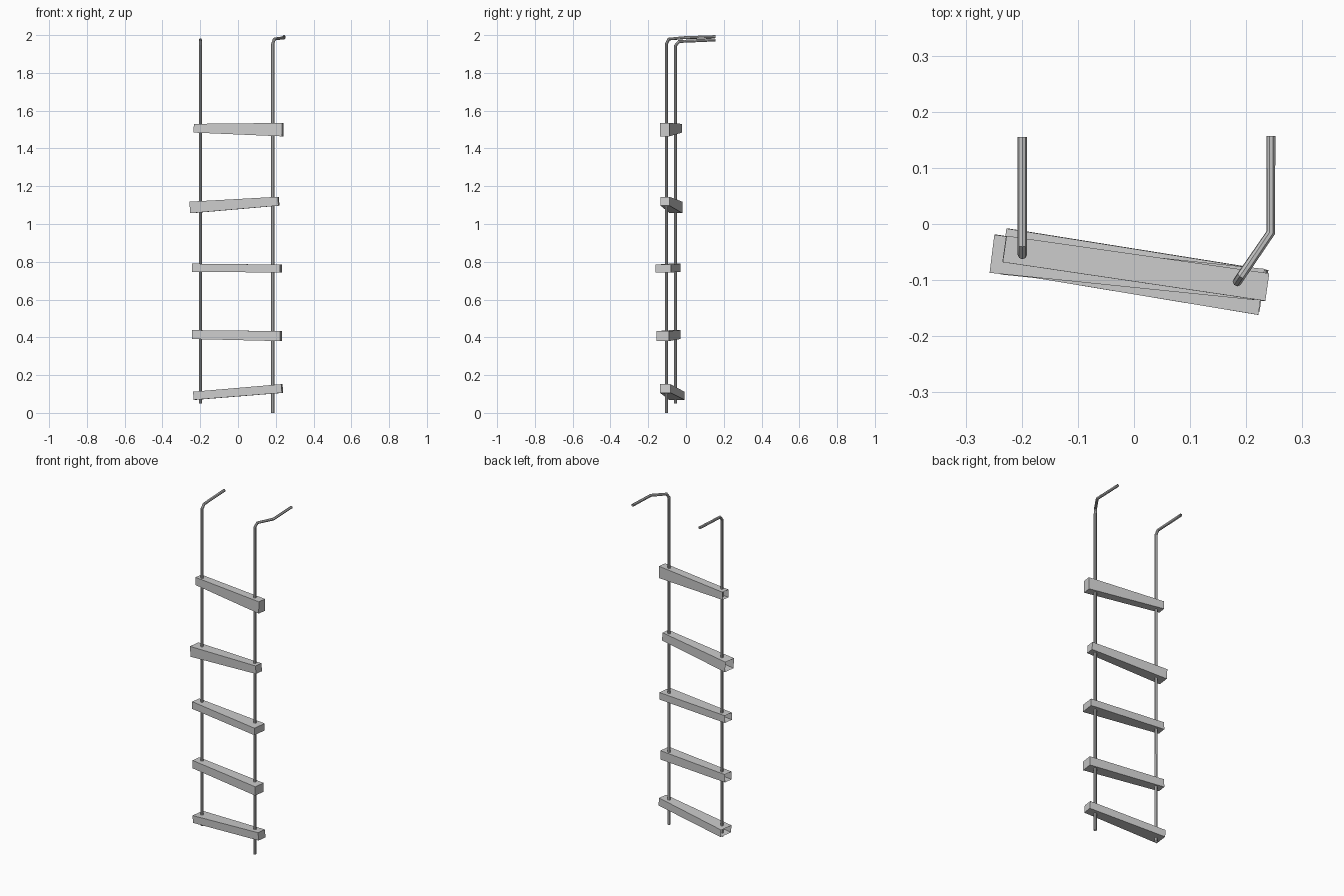
import bpy

if "Cube" in bpy.data.objects:
    bpy.data.objects.remove(bpy.data.objects["Cube"])


def make_rope(name, points, radius=0.0082):
    """Open-ended eight-sided tube along a polyline."""
    curve = bpy.data.curves.new(name, 'CURVE')
    curve.dimensions = '3D'
    curve.bevel_depth = radius
    curve.bevel_resolution = 2
    curve.use_fill_caps = False
    spline = curve.splines.new('POLY')
    spline.points.add(len(points) - 1)
    for p, co in zip(spline.points, points):
        p.co = (*co, 1)
    obj = bpy.data.objects.new(name, curve)
    bpy.context.collection.objects.link(obj)
    bpy.ops.object.select_all(action='DESELECT')
    obj.select_set(True)
    bpy.context.view_layer.objects.active = obj
    bpy.ops.object.convert(target='MESH')
    bpy.ops.object.shade_smooth_by_angle()


def make_plank(name, left, right):
    """Tapered box between two end sections (x, front y, back y, low z, high z)."""
    def centre(e):
        return e[0], (e[1] + e[2]) / 2, (e[3] + e[4]) / 2
    (x0, y0, z0), (x1, y1, z1) = centre(left), centre(right)
    sy, sz = (y1 - y0) / (x1 - x0), (z1 - z0) / (x1 - x0)
    verts = []
    for e in (left, right):
        cx, cy, cz = centre(e)
        for y, z in ((e[1], e[3]), (e[2], e[3]), (e[2], e[4]), (e[1], e[4])):
            # keep the sawn ends square to the plank's length
            verts.append((cx - sy * (y - cy) - sz * (z - cz), y, z))
    # four sides and the right end; the left end is open
    faces = [(i, i + 4, (i + 1) % 4 + 4, (i + 1) % 4) for i in range(4)]
    faces = [f[::-1] for f in faces] + [(4, 5, 6, 7)]
    mesh = bpy.data.meshes.new(name)
    mesh.from_pydata(verts, [], faces)
    mesh.update()
    bpy.context.collection.objects.link(bpy.data.objects.new(name, mesh))


# Ropes, bent back over the ledge at the top
make_rope("left_rope", [(-0.199, -0.055, 0.05), (-0.199, -0.055, 1.945),
                        (-0.199, -0.037, 1.966), (-0.199, 0.155, 1.975)])
make_rope("right_rope", [(0.184, -0.103, 0.0), (0.184, -0.103, 1.955),
                         (0.192, -0.091, 1.979), (0.244, -0.015, 1.986),
                         (0.244, 0.157, 1.992)])

# Rungs, bottom to top
rungs = [
    ((-0.231, -0.09, -0.008, 0.069, 0.112), (0.234, -0.137, -0.082, 0.106, 0.152)),
    ((-0.240, -0.083, -0.03, 0.391, 0.438), (0.228, -0.157, -0.09, 0.380, 0.433)),
    ((-0.240, -0.085, -0.03, 0.747, 0.790), (0.227, -0.162, -0.08, 0.743, 0.785)),
    ((-0.251, -0.087, -0.019, 1.057, 1.118), (0.215, -0.135, -0.087, 1.097, 1.144)),
    ((-0.231, -0.068, -0.021, 1.484, 1.530), (0.237, -0.137, -0.088, 1.464, 1.535)),
]
for i, (left, right) in enumerate(rungs, 1):
    make_plank(f"rung_{i}", left, right)
